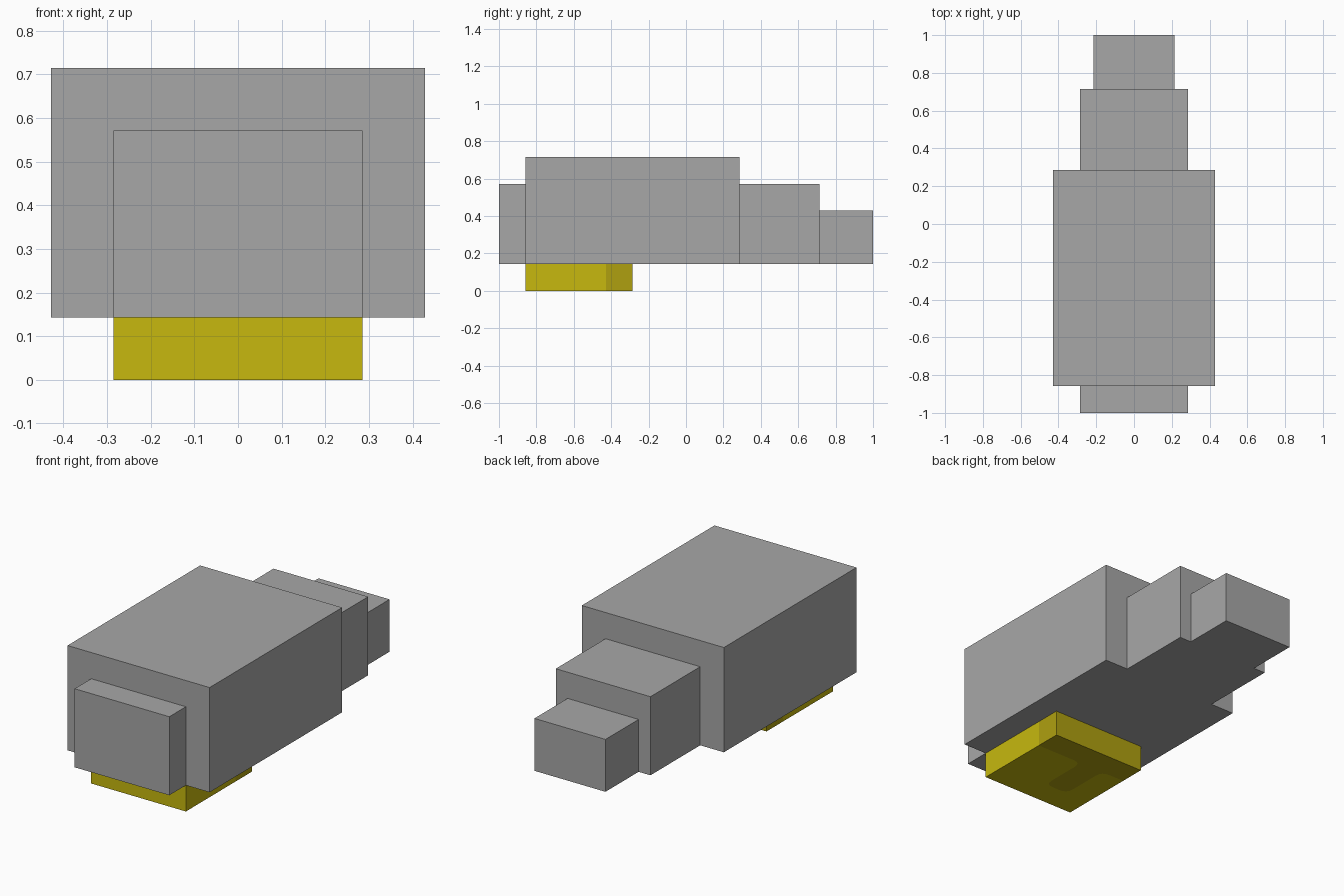
import bpy, bmesh
from mathutils import Vector

if "Cube" in bpy.data.objects:
    bpy.data.objects.remove(bpy.data.objects["Cube"])

U = 1 / 7  # block unit


def material(name, rgb):
    m = bpy.data.materials.new(name)
    m.use_nodes = True
    m.diffuse_color = (*rgb, 1)
    m.node_tree.nodes["Principled BSDF"].inputs["Base Color"].default_value = (*rgb, 1)
    return m


grey = material("grey", (0.386, 0.386, 0.386))
yellow = material("yellow", (0.571, 0.485, 0.0045))
dark_yellow = material("dark yellow", (0.43, 0.352, 0.005))


def add_object(name, bm, mats):
    mesh = bpy.data.meshes.new(name)
    bm.to_mesh(mesh)
    bm.free()
    for m in mats:
        mesh.materials.append(m)
    obj = bpy.data.objects.new(name, mesh)
    bpy.context.collection.objects.link(obj)


def box(name, half_width, y0, y1, z0, z1, mat):
    """Box centred on x, with limits in block units."""
    bm = bmesh.new()
    bmesh.ops.create_cube(bm, size=1)
    for v in bm.verts:
        v.co = Vector((v.co.x * 2 * half_width,
                       (y0 + y1) / 2 + v.co.y * (y1 - y0),
                       (z0 + z1) / 2 + v.co.z * (z1 - z0))) * U
    add_object(name, bm, [mat])


# Stepped body, all sharing one flat underside
box("body", 3, -6, 2, 1, 5, grey)
box("face", 2, -7, -6, 1, 4, grey)
box("rear_section", 2, 2, 5, 1, 4, grey)
box("tail", 1.5, 5, 7, 1, 3, grey)


def rounded(corner, before, after, r=0.35, steps=4):
    """Points of a small curve that replaces a corner."""
    c, b, a = Vector(corner), Vector(before), Vector(after)
    p = c + (b - c).normalized() * r
    q = c + (a - c).normalized() * r
    return [p.lerp(c, i / steps).lerp(c.lerp(q, i / steps), i / steps)
            for i in range(steps + 1)]


# Base block: the dark rear strip has a rounded tongue on the underside
path = [(2, -3), (0, -3), (0, -5), (-1, -5), (-1, -3), (-2, -3)]
border = [Vector(path[0])]
for i in range(1, 5):
    border += rounded(path[i], path[i - 1], path[i + 1])
border.append(Vector(path[-1]))

bm = bmesh.new()
point = lambda x, y: bm.verts.new((x * U, y * U, 0))
seam = [point(*p) for p in border]
light = bm.faces.new(seam + [point(-2, -6), point(2, -6)])
dark = bm.faces.new(seam[::-1] + [point(2, -2), point(-2, -2)])
# Raise the outer edge into walls and close the top
rim = [e for e in bm.edges if len(e.link_faces) == 1]
new = bmesh.ops.extrude_edge_only(bm, edges=rim)["geom"]
for v in new:
    if isinstance(v, bmesh.types.BMVert):
        v.co.z = U
bmesh.ops.holes_fill(bm, edges=[e for e in bm.edges if len(e.link_faces) == 1], sides=0)
bmesh.ops.recalc_face_normals(bm, faces=bm.faces)
for f in bm.faces:
    if f not in (light, dark):
        f.material_index = 1 if f.calc_center_median().y > -3 * U else 0
light.material_index = 0
dark.material_index = 1
add_object("base_block", bm, [yellow, dark_yellow])
